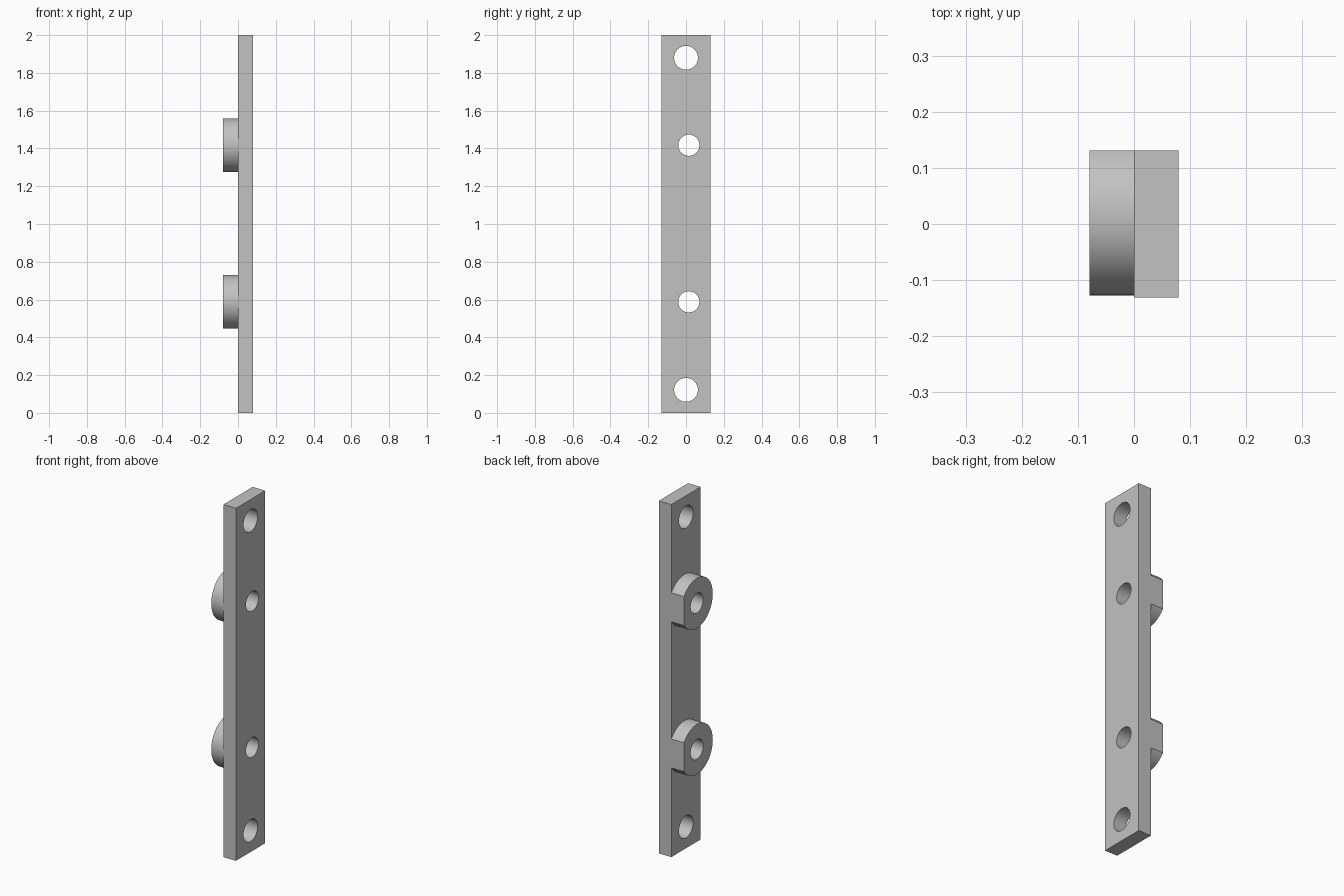
import bpy
import bmesh
import math

HALF_WIDTH = 0.131
THICK = 0.079
HEIGHT = 2.0
BOSS_Y = 0.015
BOSS_RADIUS = 0.142
BOSS_HEIGHTS = (0.588, 1.417)
END_HEIGHTS = (0.122, 1.88)

default_cube = bpy.data.objects.get("Cube")
if default_cube:
    bpy.data.objects.remove(default_cube, do_unlink=True)

grey = bpy.data.materials.new("light grey metal")
grey.use_nodes = True
colour = (0.54, 0.54, 0.54, 1)
grey.diffuse_color = colour
grey.node_tree.nodes["Principled BSDF"].inputs["Base Color"].default_value = colour


def extrude_profile(name, profile, x0, x1):
    """Extrude a closed (y, z) outline along x."""
    bm = bmesh.new()
    face = bm.faces.new([bm.verts.new((x0, y, z)) for y, z in profile])
    moved = bmesh.ops.extrude_face_region(bm, geom=[face])["geom"]
    verts = [v for v in moved if isinstance(v, bmesh.types.BMVert)]
    bmesh.ops.translate(bm, verts=verts, vec=(x1 - x0, 0, 0))
    bmesh.ops.recalc_face_normals(bm, faces=bm.faces)
    mesh = bpy.data.meshes.new(name)
    bm.to_mesh(mesh)
    bm.free()
    mesh.materials.append(grey)
    obj = bpy.data.objects.new(name, mesh)
    bpy.context.collection.objects.link(obj)
    return obj


def arc(y, z, radius, start, end, steps):
    angles = [start + (end - start) * i / steps for i in range(steps + 1)]
    return [(y + radius * math.cos(a), z + radius * math.sin(a)) for a in angles]


def combine(target, tool, operation):
    """Apply a boolean and discard the tool object."""
    tool.hide_render = True
    mod = target.modifiers.new(operation.lower(), "BOOLEAN")
    mod.operation = operation
    mod.solver = "EXACT"
    mod.object = tool
    bpy.context.view_layer.objects.active = target
    bpy.ops.object.modifier_apply(modifier=mod.name)
    bpy.data.objects.remove(tool, do_unlink=True)


# Flat mounting bar
w = HALF_WIDTH
bar = extrude_profile("mounting_bar", [(-w, 0), (w, 0), (w, HEIGHT), (-w, HEIGHT)], 0, THICK)

# Round bosses, cut flat flush with the back edge of the bar
flat = math.acos((HALF_WIDTH - BOSS_Y) / BOSS_RADIUS)
for z in BOSS_HEIGHTS:
    outline = arc(BOSS_Y, z, BOSS_RADIUS, flat, math.tau - flat, 72)
    combine(bar, extrude_profile("boss", outline, -THICK, THICK / 2), "UNION")

# Through holes: two in the bar ends, two in the bosses
holes = [(0, z, 0.063) for z in END_HEIGHTS] + [(BOSS_Y, z, 0.056) for z in BOSS_HEIGHTS]
for y, z, radius in holes:
    circle = arc(y, z, radius, 0, math.tau, 64)[:-1]
    combine(bar, extrude_profile("hole_cutter", circle, -0.2, 0.2), "DIFFERENCE")

# Smooth the round walls, keep the edges crisp
bpy.ops.object.select_all(action="DESELECT")
bar.select_set(True)
bpy.context.view_layer.objects.active = bar
bpy.ops.object.shade_smooth_by_angle(angle=math.radians(25))
